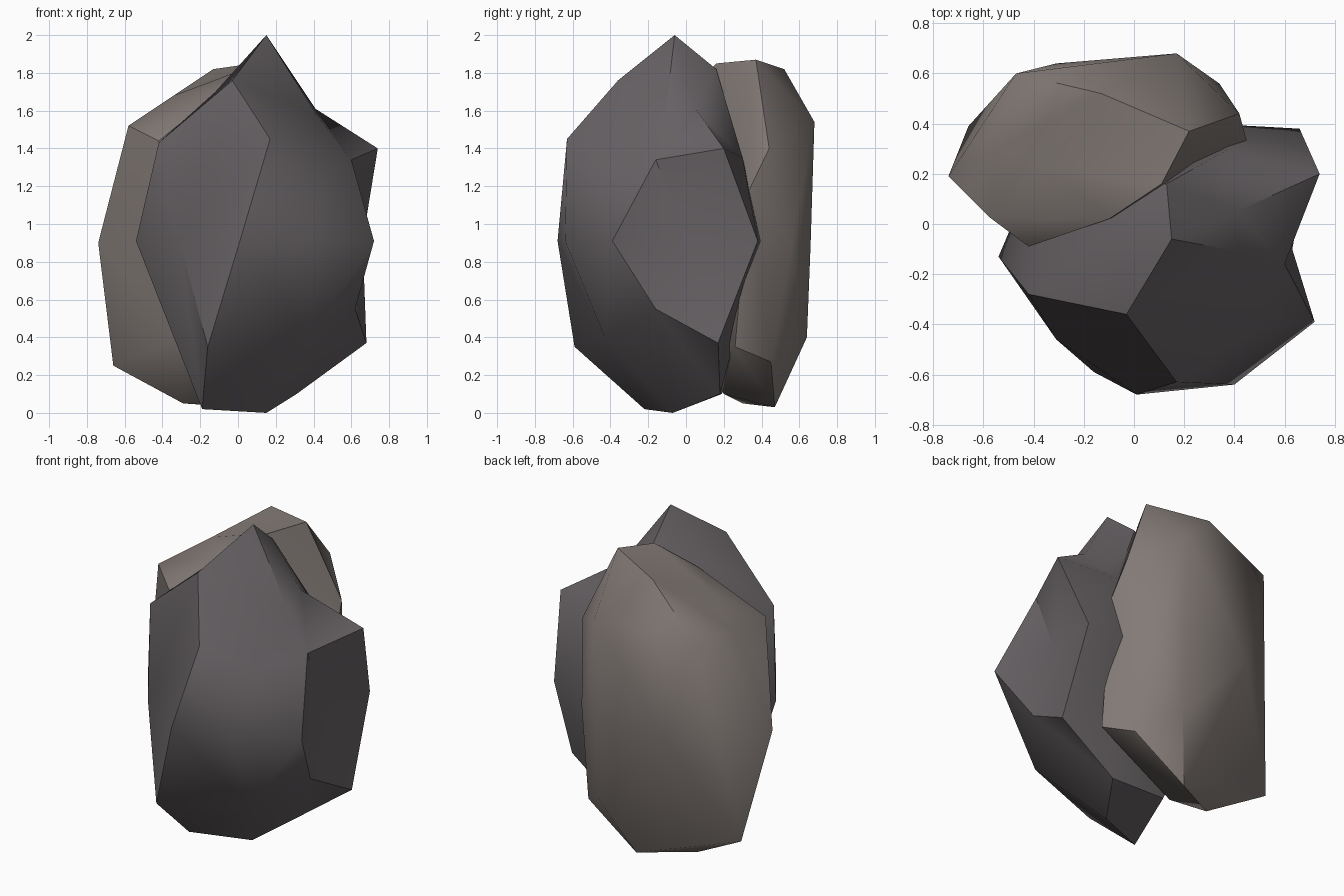
import bpy, bmesh
from mathutils import Vector

def material(name, rgb):
    m = bpy.data.materials.new(name)
    m.diffuse_color = (*rgb, 1)
    return m

def rock(name, corners, centre, size, mat, angle):
    """Wrap a skin round the corners: hull them on a sphere, then move them to their places."""
    bm = bmesh.new()
    c = Vector(centre)
    verts = []
    for p in corners:
        d = Vector(p) - c
        verts.append(bm.verts.new(Vector([d[i] / size[i] for i in range(3)]).normalized()))
    bmesh.ops.convex_hull(bm, input=verts)
    for v, p in zip(verts, corners):
        v.co = p
    bmesh.ops.recalc_face_normals(bm, faces=bm.faces)
    me = bpy.data.meshes.new(name)
    bm.to_mesh(me)
    bm.free()
    me.materials.append(mat)
    ob = bpy.data.objects.new(name, me)
    bpy.context.collection.objects.link(ob)
    bpy.ops.object.select_all(action='DESELECT')
    ob.select_set(True)
    bpy.context.view_layer.objects.active = ob
    bpy.ops.object.shade_smooth_by_angle(angle=angle)

dark = material("dark grey stone", (0.135, 0.122, 0.13))
light = material("brown grey stone", (0.225, 0.195, 0.182))

# Front rock: peak, shoulders, middle band, dented right side, base
rock("front_rock", [
    (.15, -.06, 2), (-.03, -.36, 1.76), (.41, .05, 1.61), (.13, .16, 1.82),
    (-.12, -.05, 1.7), (.42, -.11, 1.57),
    (.74, .2, 1.4), (.17, -.63, 1.45), (-.42, -.28, 1.43), (.38, .3, 1.35), (-.35, .15, 1.35),
    (.6, -.16, 1.34), (.48, -.42, 1.3),
    (.72, -.39, .91), (.4, -.64, .91), (.01, -.68, .91), (-.31, -.46, .91), (-.54, -.13, .91),
    (.66, .38, .91), (.3, .4, .91), (-.4, .2, .91), (.6, 0, .93),
    (.62, -.16, .55), (.68, .17, .37), (.38, -.43, .4), (-.16, -.59, .35),
    (-.19, -.22, .02), (.15, -.07, 0), (.31, .18, .1), (-.06, .19, .1),
], (.1, -.1, .92), (.6, .52, .95), dark, 0.68)

# Back rock: crest, left side, back, right side, base, corners buried in the front rock
rock("back_rock", [
    (.22, .37, 1.87), (-.13, .52, 1.82), (.11, .16, 1.85), (-.34, .22, 1.68), (-.1, .02, 1.7),
    (-.58, .03, 1.52), (-.42, -.09, 1.44), (-.74, .19, .9), (-.66, .39, .25), (-.55, .3, 1.52),
    (-.47, .6, 1.55), (.17, .68, 1.54), (-.31, .64, .9), (.17, .66, .9), (.17, .64, .4),
    (.34, .56, .9), (.42, .44, 1.4), (.45, .33, 1.17), (.37, .45, .27), (.46, .26, .35),
    (.02, .47, .03), (-.29, .3, .05), (-.1, .2, .1),
    (-.3, 0, .4), (.2, .12, .4), (.25, .15, 1.2), (-.2, 0, 1.1),
], (-.12, .3, .95), (.58, .36, .95), light, 0.75)
